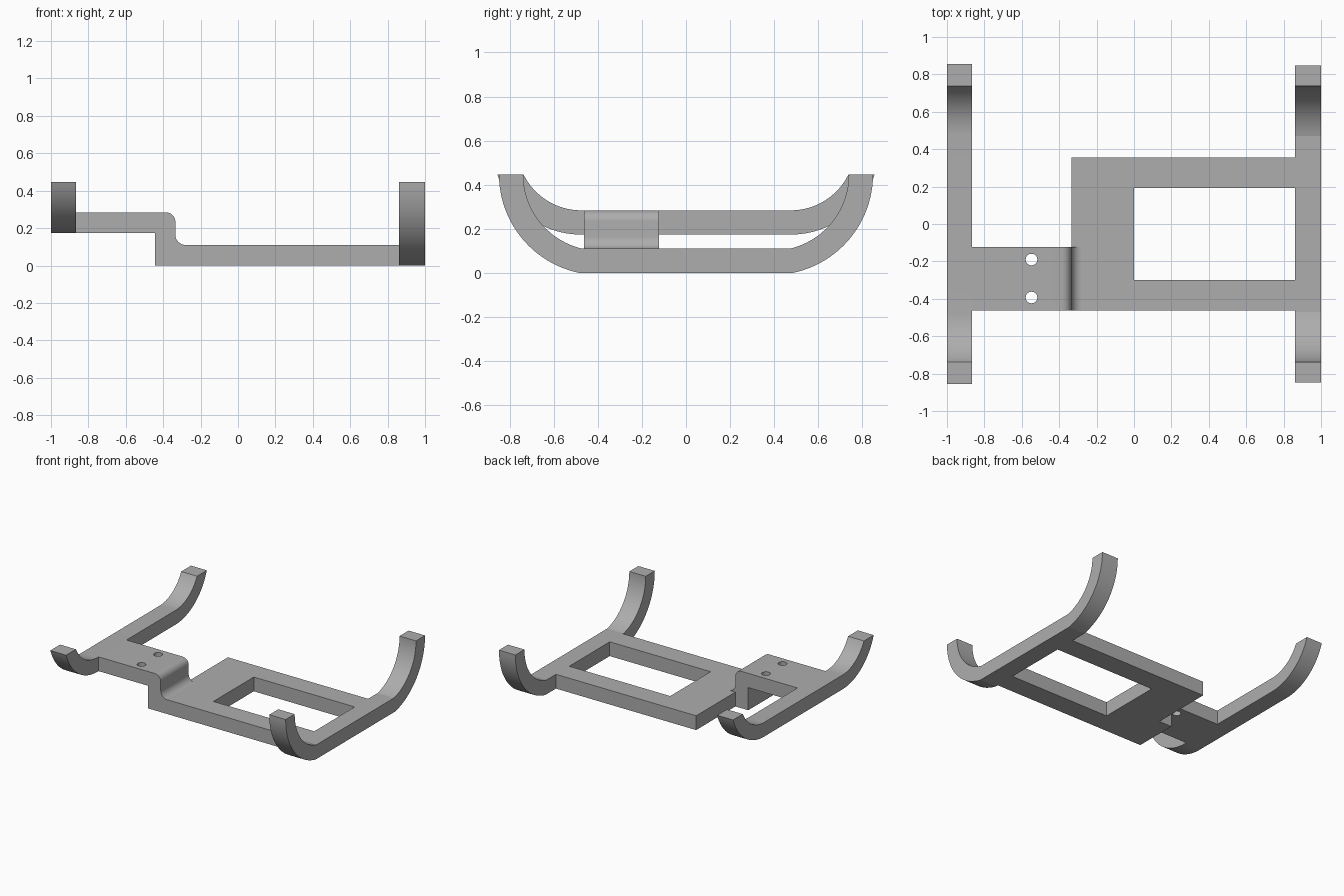
import bpy, bmesh, math
from mathutils import Vector

if "Cube" in bpy.data.objects:
    bpy.data.objects.remove(bpy.data.objects["Cube"], do_unlink=True)

grey = bpy.data.materials.new("plain grey")
grey.use_nodes = True
COLOUR = (0.42, 0.42, 0.42, 1)
grey.diffuse_color = COLOUR
grey.node_tree.nodes["Principled BSDF"].inputs["Base Color"].default_value = COLOUR


def extrude(name, outline, start, depth):
    """Extrude a closed outline of 3D points, beginning at start, by depth."""
    bm = bmesh.new()
    face = bm.faces.new([bm.verts.new(Vector(p) + Vector(start)) for p in outline])
    moved = bmesh.ops.extrude_face_region(bm, geom=[face])["geom"]
    bmesh.ops.translate(bm, vec=depth, verts=[v for v in moved if isinstance(v, bmesh.types.BMVert)])
    bmesh.ops.recalc_face_normals(bm, faces=bm.faces)
    mesh = bpy.data.meshes.new(name)
    bm.to_mesh(mesh)
    bm.free()
    obj = bpy.data.objects.new(name, mesh)
    bpy.context.collection.objects.link(obj)
    mesh.materials.append(grey)
    return obj


def smooth(obj):
    bpy.ops.object.select_all(action="DESELECT")
    obj.select_set(True)
    bpy.context.view_layer.objects.active = obj
    bpy.ops.object.shade_smooth_by_angle(angle=math.radians(12))


def arc(cx, cz, r, a0, a1, steps):
    angles = [math.radians(a0 + (a1 - a0) * i / steps) for i in range(steps + 1)]
    return [(cx + r * math.cos(a), cz + r * math.sin(a)) for a in angles]


TOP = 0.447      # height of the runner tips
THICK = 0.11


def runner(name, x, width, floor, cy, cz, outer):
    """Flat rail whose two ends sweep up in concentric arcs."""
    def sweep(r, low):
        a0 = -math.degrees(math.acos(min(1, math.sqrt(max(0, 1 - ((low - cz) / r) ** 2)))))
        a1 = math.degrees(math.asin((TOP - cz) / r))
        return arc(cy, cz, r, a0, a1, 24)
    lower = sweep(outer, floor)
    upper = sweep(outer - THICK, floor + THICK)
    half = lower + upper[::-1]
    # Mirror the half outline to the front
    outline = half + [(-y, z) for y, z in reversed(half)]
    smooth(extrude(name, [(0, y, z) for y, z in outline], (x, 0, 0), (width, 0, 0)))


runner("left_runner", 0.86, 0.14, 0.0, 0.392, TOP, 0.456)
runner("right_runner", -1.0, 0.135, 0.174, 0.475, 0.576, 0.402)

# Base plate, a frame open towards the left runner
plate = [(-0.335, -0.462), (0.86, -0.462), (0.86, -0.3), (0, -0.3),
         (0, 0.192), (0.86, 0.192), (0.86, 0.355), (-0.335, 0.355)]
extrude("base_plate", [(x, y, 0) for x, y in plate], (0, 0, 0), (0, 0, THICK))

# Raised bridge with rounded step
FRONT, DEPTH = -0.462, 0.34
step = [(-0.865, 0.174), (-0.445, 0.174), (-0.445, 0), (-0.335, 0), (-0.335, THICK)]
step += arc(-0.28, 0.165, 0.055, 270, 180, 10)
step += arc(-0.385, 0.234, 0.05, 0, 90, 10) + [(-0.865, 0.284)]
bridge = extrude("stepped_bridge", [(x, 0, z) for x, z in step], (0, FRONT, 0), (0, DEPTH, 0))

# Two screw holes through the bridge
for y in (-0.19, -0.393):
    ring = [(px, py, 0) for px, py in arc(-0.548, y, 0.031, 0, 348.75, 31)]
    cutter = extrude("hole_cutter", ring, (0, 0, 0.1), (0, 0, 0.3))
    cutter.hide_render = True
    cut = bridge.modifiers.new("screw_hole", "BOOLEAN")
    cut.operation, cut.solver, cut.object = "DIFFERENCE", "EXACT", cutter
    bpy.context.view_layer.objects.active = bridge
    bpy.ops.object.modifier_apply(modifier=cut.name)
    bpy.data.objects.remove(cutter, do_unlink=True)
smooth(bridge)
